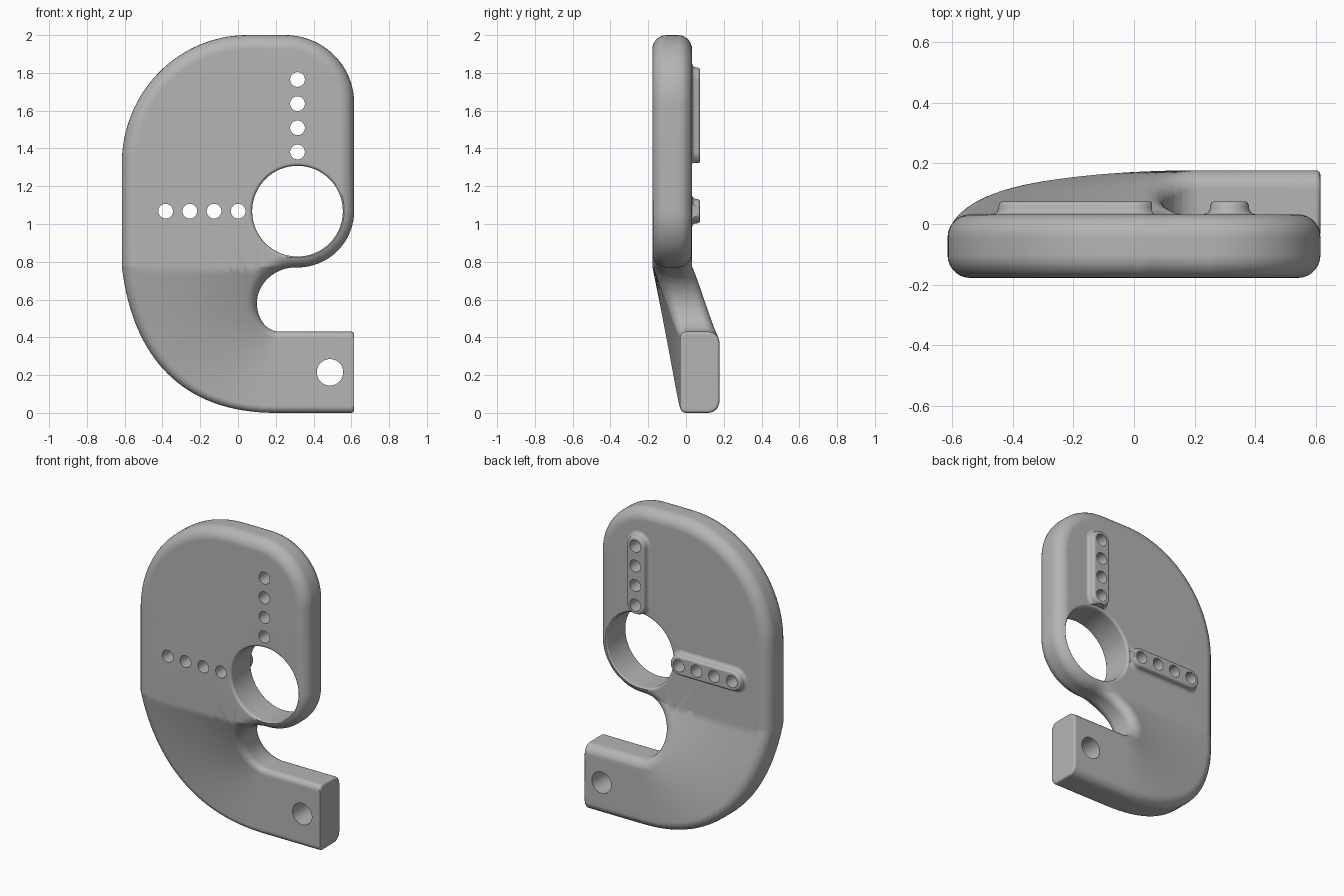
import bpy, bmesh, math
from mathutils import Vector

if "Cube" in bpy.data.objects:
    bpy.data.objects.remove(bpy.data.objects["Cube"], do_unlink=True)

grey = bpy.data.materials.new("plain_grey")
grey.use_nodes = True
grey.diffuse_color = (0.46, 0.46, 0.46, 1)
grey.node_tree.nodes["Principled BSDF"].inputs["Base Color"].default_value = grey.diffuse_color

FRONT, BACK = -0.178, 0.032      # faces of the flat plate
BEND_Z, BEND_X = 0.775, 0.2      # where the bend starts and ends
SHIFT = 0.145                    # how far the foot is set back
END_X = 0.615


def bend(x, z):
    """Fraction of the set-back, swept along a family of quarter ellipses."""
    dx, dz = BEND_X - x, BEND_Z - z
    if dz <= 0:
        return 0.0
    lo, hi = 0.0, 1.5
    for _ in range(30):
        s = (lo + hi) / 2
        if dx > 0:
            outside = (dx / (0.1 + 0.72 * s)) ** 2 + (dz / (0.345 + 0.43 * s)) ** 2 > 1
        else:
            outside = dz / (0.345 + 0.43 * s) > 1
        lo, hi = (s, hi) if outside else (lo, s)
    return min(1.0, dz / (0.345 + 0.43 * lo))


def arc(cx, cz, rx, rz, a0, a1, n):
    angles = [math.radians(a0 + (a1 - a0) * i / n) for i in range(n + 1)]
    return [Vector((cx + rx * math.cos(a), cz + rz * math.sin(a))) for a in angles]


def bezier(a, b, c, d, n):
    a, b, c, d = map(Vector, (a, b, c, d))
    ts = [i / n for i in range(n + 1)]
    return [a * (1 - t) ** 3 + b * 3 * t * (1 - t) ** 2 + c * 3 * t * t * (1 - t) + d * t ** 3 for t in ts]


def make_object(name, bm):
    bmesh.ops.recalc_face_normals(bm, faces=bm.faces)
    mesh = bpy.data.meshes.new(name)
    bm.to_mesh(mesh)
    bm.free()
    ob = bpy.data.objects.new(name, mesh)
    bpy.context.collection.objects.link(ob)
    mesh.materials.append(grey)
    return ob


def skin(bm, rings):
    """Skin closed rings of points and cap both ends."""
    loops = [[bm.verts.new(p) for p in ring] for ring in rings]
    n = len(loops[0])
    for a, b in zip(loops, loops[1:]):
        for i in range(n):
            j = (i + 1) % n
            bm.faces.new((a[i], a[j], b[j], b[i]))
    bm.faces.new(loops[0])
    bm.faces.new(loops[-1])


def add_cutter(bm, x, z, profile, sides):
    skin(bm, [[(p.x, y, p.y) for p in arc(x, z, r, r, 0, 360, sides)[:-1]] for r, y in profile])


def cut(ob, cutter):
    mod = ob.modifiers.new("holes", 'BOOLEAN')
    mod.operation, mod.solver, mod.object = 'DIFFERENCE', 'EXACT', cutter
    bpy.context.view_layer.update()
    result = bpy.data.meshes.new_from_object(ob.evaluated_get(bpy.context.evaluated_depsgraph_get()))
    ob.modifiers.clear()
    ob.data = result


def finish(ob):
    for other in bpy.context.selected_objects:
        other.select_set(False)
    ob.select_set(True)
    bpy.context.view_layer.objects.active = ob
    bpy.ops.object.shade_smooth_by_angle(angle=math.radians(32))
    mod = ob.modifiers.new("even_shading", 'WEIGHTED_NORMAL')
    mod.keep_sharp = True


# Plate outline, clockwise from the top
sections = [
    arc(0.25, 1.64, 0.365, 0.36, 90, 0, 24),
    arc(0.315, 1.07, 0.3, 0.3, 0, -90, 24),
    bezier((0.315, 0.77), (0.19, 0.775), (0.1, 0.68), (0.1, 0.58), 16),
    bezier((0.1, 0.58), (0.1, 0.5), (0.15, 0.43), (0.22, 0.43), 12),
    [Vector((END_X, 0.43)), Vector((END_X, 0))],
    bezier((0.2, 0), (-0.3, 0), (-0.56, 0.3), (-0.615, 0.775), 32),
    arc(0.05, 1.32, 0.665, 0.68, 180, 90, 32),
]
outline = []
for p in (p for section in sections for p in section):
    if not outline or (p - outline[-1]).length > 1e-4:
        outline.append(p)

# Inward directions; the foot end stays square
inward = []
for i, p in enumerate(outline):
    before, after = outline[i - 1], outline[(i + 1) % len(outline)]
    d = (p - before).normalized() + (after - p).normalized()
    n = Vector((d.y, -d.x)).normalized()
    if p.x > END_X - 1e-4 and p.y < 0.5:
        n = Vector((0, -1 if p.y > 0.2 else 1))
    inward.append(n)

# Plate with rounded rims that get tighter towards the foot
STEPS = 7
rings = []
for face_y, side, r_plate, r_foot in ((FRONT, 1, 0.075, 0.035), (BACK, -1, 0.075, 0.06)):
    group = []
    for k in range(STEPS + 1):
        a = math.pi / 2 * k / STEPS
        ring = []
        for p, n in zip(outline, inward):
            r = r_plate + (r_foot - r_plate) * bend(p.x, p.y)
            q = p + n * r * (1 - math.sin(a))
            ring.append((q.x, face_y + side * r * (1 - math.cos(a)), q.y))
        group.append(ring)
    rings += group if side == 1 else group[::-1]
bm = bmesh.new()
skin(bm, rings)

# Small rounding round the flat foot end
end_faces = [f for f in bm.faces if all(v.co.x > END_X - 1e-4 and v.co.z < 0.5 for v in f.verts)]
end = bmesh.ops.dissolve_faces(bm, faces=end_faces)["region"]
bmesh.ops.bevel(bm, geom=list(end[0].edges), offset=0.014, segments=3, profile=0.5, affect='EDGES')
plate = make_object("bent_plate", bm)

# Hole cutters: two rows of four, the large opening and the foot hole
row = [i * 0.128 for i in range(4)]
bm = bmesh.new()
for d in row:
    for x, z in ((0.315, 1.381 + d), (-0.383 + d, 1.068)):
        add_cutter(bm, x, z, [(0.039, -0.4), (0.039, 0.4)], 32)
add_cutter(bm, 0.487, 0.215, [(0.07, -0.4), (0.07, 0.4)], 40)
rim = [(0.017 * (1 - math.sin(a)), 0.017 * (1 - math.cos(a))) for a in (0, 0.4, 0.8, 1.2, math.pi / 2)]
opening = [(0.257, -0.4)] + [(0.24 + w, FRONT + h) for w, h in rim]
opening += [(0.24 + w, BACK - h) for w, h in rim[::-1]] + [(0.257, 0.4)]
add_cutter(bm, 0.315, 1.068, opening, 80)
cutter = make_object("hole_cutter", bm)
cutter.hide_render = True
cutter.hide_set(True)
cut(plate, cutter)

# Divide the lower plate finely and set it back along the bend
bm = bmesh.new()
bm.from_mesh(plate.data)
bmesh.ops.triangulate(bm, faces=bm.faces)


def slice_lower(co, no):
    faces = [f for f in bm.faces if min(v.co.z for v in f.verts) < BEND_Z - 1e-4]
    geom = faces + list({e for f in faces for e in f.edges}) + list({v for f in faces for v in f.verts})
    bmesh.ops.bisect_plane(bm, geom=geom, dist=1e-5, plane_co=co, plane_no=no)


for i in range(18):
    slice_lower((0, 0, BEND_Z - i * 0.043), (0, 0, 1))
for i in range(20):
    slice_lower((BEND_X - i * 0.041, 0, 0), (1, 0, 0))
for v in bm.verts:
    v.co.y += SHIFT * bend(v.co.x, v.co.z)
bm.to_mesh(plate.data)
bm.free()
finish(plate)

# Raised strips on the back round the two rows of holes
strip_profile = [(0.085, 0.02), (0.085, 0.032), (0.075, 0.035), (0.068, 0.041), (0.065, 0.05),
                 (0.064, 0.06), (0.061, 0.068), (0.056, 0.073), (0.049, 0.075)]
for name, x, z, upright in (("upright_strip", 0.315, 1.381, True), ("level_strip", -0.383, 1.068, False)):
    strip_rings = []
    for r, y in strip_profile:
        if upright:
            pts = arc(x, z, r, r, 180, 360, 16) + arc(x, z + row[-1], r, r, 0, 180, 16)
        else:
            pts = arc(x, z, r, r, 90, 270, 16) + arc(x + row[-1], z, r, r, -90, 90, 16)
        strip_rings.append([(p.x, y, p.y) for p in pts])
    bm = bmesh.new()
    skin(bm, strip_rings)
    strip = make_object(name, bm)
    cut(strip, cutter)
    finish(strip)
